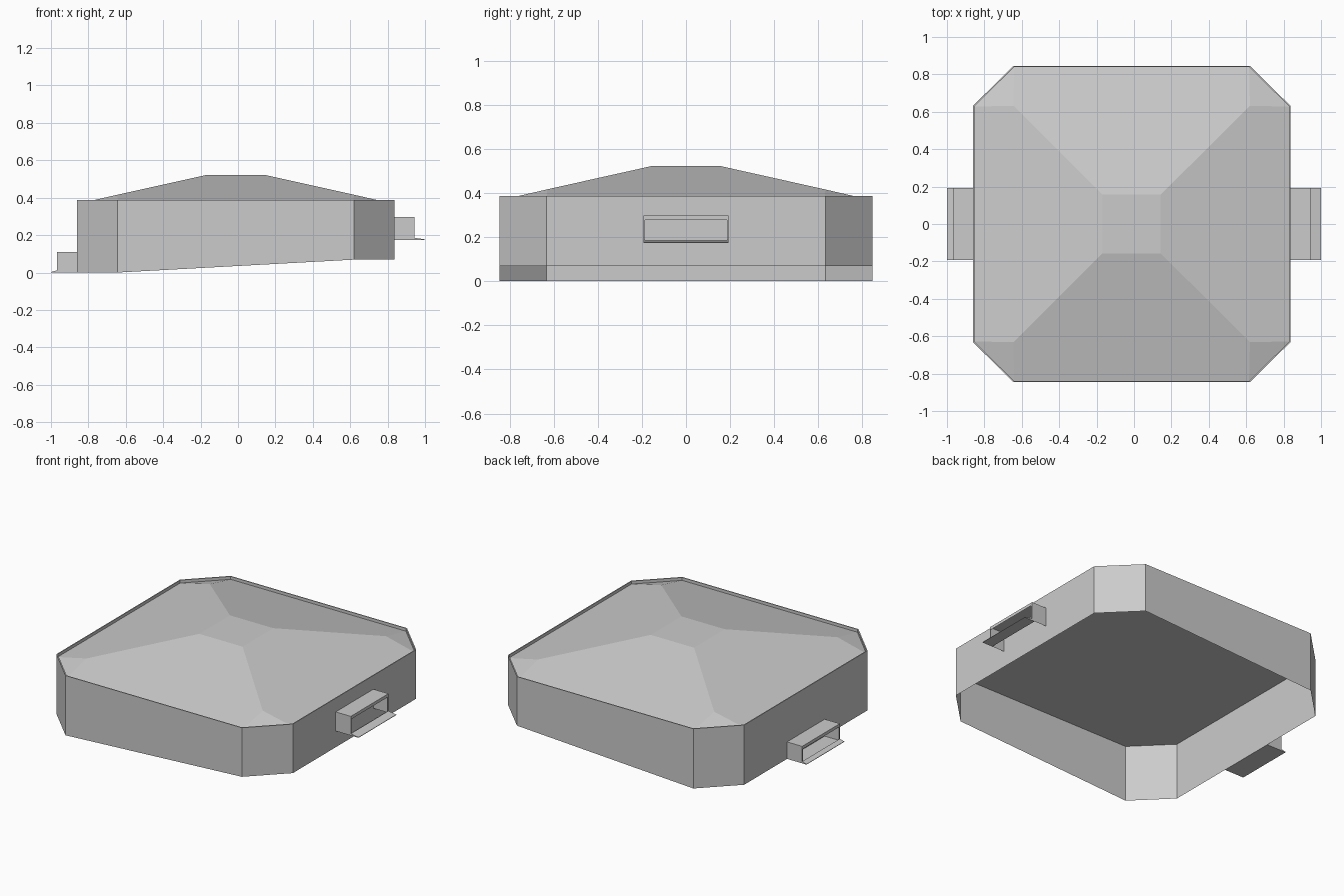
import bpy
import bmesh

cube = bpy.data.objects.get("Cube")
if cube:
    bpy.data.objects.remove(cube)

grey = bpy.data.materials.new("plain_grey")
grey.use_nodes = True
colour = (0.6, 0.6, 0.6, 1)
grey.diffuse_color = colour
grey.node_tree.nodes["Principled BSDF"].inputs["Base Color"].default_value = colour


def sheet(name, faces):
    """Build a flat-shaded sheet from lists of corner points, welding shared corners."""
    bm = bmesh.new()
    for corners in faces:
        bm.faces.new([bm.verts.new(c) for c in corners])
    bmesh.ops.remove_doubles(bm, verts=bm.verts[:], dist=0.0005)
    mesh = bpy.data.meshes.new(name)
    bm.to_mesh(mesh)
    bm.free()
    mesh.materials.append(grey)
    obj = bpy.data.objects.new(name, mesh)
    bpy.context.collection.objects.link(obj)


# Shared dimensions of the chamfered plan
X0, X1, Y = -0.86, 0.836, 0.846
CX0, CX1, CY = -0.645, 0.62, 0.632
RIM, EAVE, HIP, TOP = 0.387, 0.368, 0.416, 0.522
LOW = 0.069
MID = (X0 + X1) / 2
INSET = 0.993

# Eight-sided outline, counter-clockwise from the front
outline = [(CX0, -Y), (CX1, -Y), (X1, -CY), (X1, CY),
           (CX1, Y), (CX0, Y), (X0, CY), (X0, -CY)]
inner = [(MID + (x - MID) * INSET, y * INSET) for x, y in outline]


def foot(x):
    return LOW if x > 0 else 0.0


# Outer walls, open below, with a narrow rim turned down to the roof
walls = []
for i, (ax, ay) in enumerate(outline):
    j = (i + 1) % 8
    bx, by = outline[j]
    a, b = (ax, ay, RIM), (bx, by, RIM)
    c, d = (*inner[j], RIM), (*inner[i], RIM)
    walls.append([(ax, ay, foot(ax)), (bx, by, foot(bx)), b, a])
    walls.append([a, b, c, d])
    walls.append([d, c, (*inner[j], EAVE), (*inner[i], EAVE)])
sheet("outer_walls", walls)

# Hipped roof set slightly below the rim
eave = [(x, y, EAVE) for x, y in inner]
hip = [(CX0, -CY, HIP), (CX1, -CY, HIP), (CX1, CY, HIP), (CX0, CY, HIP)]
cap = [(-0.168, -0.157, TOP), (0.143, -0.157, TOP),
       (0.143, 0.157, TOP), (-0.168, 0.157, TOP)]
roof = [cap]
for i in range(4):
    j = (i + 1) % 4
    a, b, c = eave[2 * i], eave[2 * i + 1], eave[(2 * i + 2) % 8]
    roof.append([a, b, hip[j], hip[i]])
    roof.append([hip[i], hip[j], cap[j], cap[i]])
    roof.append([b, c, hip[j]])
sheet("hipped_roof", roof)

# Flat ceiling closing the roof from below
sheet("ceiling", [[(x, y, EAVE) for x, y in reversed(outline)]])


def hood(name, wall, front, lip, z0, z1, shelf_start):
    """Framed open box on a side wall, with a sill sticking out below."""
    w, side, bar, step, edge = 0.193, 0.008, 0.02, 0.012, 0.003
    s = 1 if front > wall else -1
    faces = []

    def quad(corners):
        # Reverse the winding for the mirrored side so normals stay outward
        faces.append(corners[::s])

    quad([(wall, -w, z1), (front, -w, z1), (front, w, z1), (wall, w, z1)])
    # End plates, each with the end of the sill
    for y, turn in ((-w, 1), (w, -1)):
        quad([(wall, y, z0), (front, y, z0), (front, y, z1), (wall, y, z1)][::turn])
        quad([(front, y, z0), (lip, y, z0), (lip, y, z0 + edge),
              (front, y, z0 + step)][::turn])
    # Front frame: top bar and two narrow posts
    for y0, y1, low in ((-w, w, z1 - bar), (-w, side - w, z0 + step), (w - side, w, z0 + step)):
        high = z1 if y1 - y0 > w else z1 - bar
        quad([(front, y0, low), (front, y1, low), (front, y1, high), (front, y0, high)])
    # Sloping sill with a flat underside
    quad([(shelf_start, w, z0), (lip, w, z0), (lip, -w, z0), (shelf_start, -w, z0)])
    quad([(front, -w, z0 + step), (lip, -w, z0 + edge),
          (lip, w, z0 + edge), (front, w, z0 + step)])
    quad([(lip, -w, z0), (lip, w, z0), (lip, w, z0 + edge), (lip, -w, z0 + edge)])
    sheet(name, faces)


hood("left_hood", X1, 0.944, 1.0, 0.174, 0.298, 0.925)
hood("right_hood", X0, -0.968, -1.0, 0.0, 0.11, X0)
